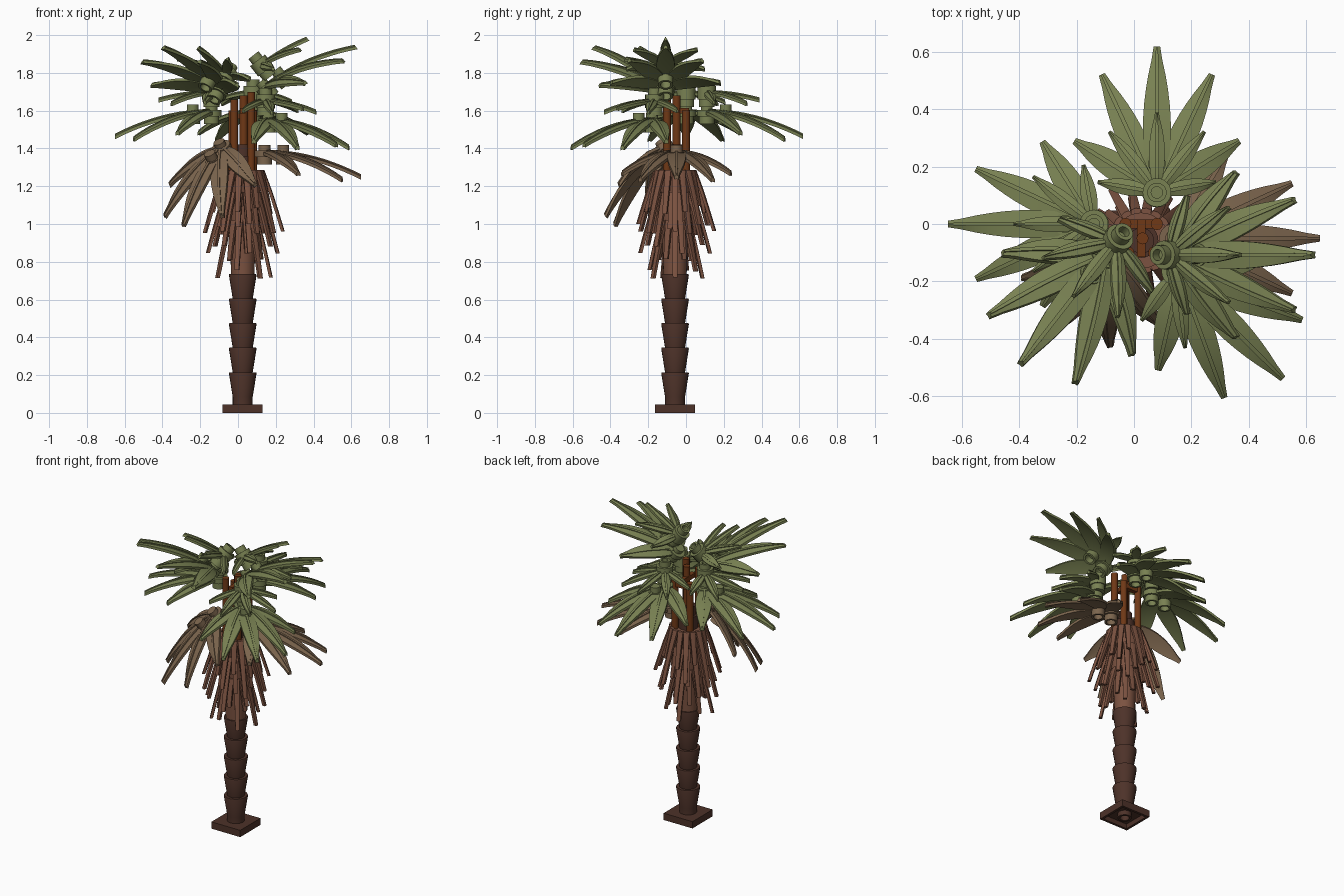
import bpy, bmesh, math, random
from mathutils import Matrix, Vector

if "Cube" in bpy.data.objects:
    bpy.data.objects.remove(bpy.data.objects["Cube"])

random.seed(4)
CX, CY = 0.025, -0.058


def mat(name, c):
    m = bpy.data.materials.new(name)
    m.diffuse_color = (*c, 1)
    m.use_nodes = True
    m.node_tree.nodes["Principled BSDF"].inputs["Base Color"].default_value = m.diffuse_color
    return m


TRUNK = mat("dark_brown", (0.075, 0.032, 0.022))
SKIRT = mat("red_brown", (0.20, 0.085, 0.052))
GREEN = mat("olive_green", (0.19, 0.22, 0.085))
DRY = mat("dry_tan", (0.20, 0.13, 0.075))
STEM = mat("orange_brown", (0.16, 0.04, 0.008))


def finish(bm, name, material, matrix=None):
    bmesh.ops.recalc_face_normals(bm, faces=bm.faces)
    me = bpy.data.meshes.new(name)
    bm.to_mesh(me)
    bm.free()
    ob = bpy.data.objects.new(name, me)
    bpy.context.collection.objects.link(ob)
    me.materials.append(material)
    if matrix:
        ob.matrix_world = matrix
    bpy.ops.object.select_all(action='DESELECT')
    ob.select_set(True)
    bpy.context.view_layer.objects.active = ob
    bpy.ops.object.shade_smooth_by_angle(angle=math.radians(35))
    return ob


def lathe(bm, pts, x=0, y=0, n=24, close=False):
    """Revolve (radius, z) points about a vertical axis."""
    rings = [[bm.verts.new((x + r * math.cos(2 * math.pi * i / n),
                            y + r * math.sin(2 * math.pi * i / n), z)) for i in range(n)]
             for r, z in pts]
    pairs = list(zip(rings, rings[1:]))
    if close:
        pairs.append((rings[-1], rings[0]))
    else:
        bm.faces.new(rings[0])
        bm.faces.new(rings[-1])
    for a, b in pairs:
        for i in range(n):
            j = (i + 1) % n
            bm.faces.new((a[i], a[j], b[j], b[i]))


def tube(bm, r, ri, z0, z1, x=0, y=0):
    lathe(bm, [(r, z0), (r, z1), (ri, z1), (ri, z0)], x, y, close=True)


def box(bm, size, matrix):
    bmesh.ops.create_cube(bm, size=1, matrix=matrix @ Matrix.Diagonal((*size, 1)))


def lobe(bm, ang, start, length, width, droop, z, thick):
    """One arched leaflet with a raised midrib, pointing out at an angle."""
    a = math.radians(ang)
    d, s = Vector((math.cos(a), math.sin(a), 0)), Vector((-math.sin(a), math.cos(a), 0))
    rings, n = [], 10
    for i in range(n + 1):
        t = i / n
        r = start + (length - start) * t
        h = width / 2 * max(0.16, math.sin(math.pi * (0.14 + 0.84 * t ** 0.95))) ** 0.8
        zc = z - droop * r * r
        rib = min(0.007, h * 0.3)
        sec = [(-h, -thick), (-h, -0.003), (-rib, 0.003), (-rib, 0.009), (rib, 0.009),
               (rib, 0.003), (h, -0.003), (h, -thick), (0, -thick + 0.004)]
        rings.append([bm.verts.new(d * r + s * u + Vector((0, 0, zc + v))) for u, v in sec])
    for p, q in zip(rings, rings[1:]):
        for k in range(9):
            m = (k + 1) % 9
            bm.faces.new((p[k], p[m], q[m], q[k]))
    bm.faces.new(rings[0])
    bm.faces.new(rings[-1])


def big_leaf(name, loc, yaw, tilt, material):
    bm = bmesh.new()
    for ang, ln in ((0, 0.51), (25, 0.455), (-25, 0.455), (58, 0.34), (-58, 0.34)):
        lobe(bm, ang, 0.02, ln, 0.098, 0.5 + abs(ang) * 0.008, 0, 0.02)
    lathe(bm, [(0.052, -0.03), (0.052, 0.004)])
    for x in (0, 0.1):
        lathe(bm, [(0.031, -0.02), (0.031, 0.032)], x)
        tube(bm, 0.04, 0.027, -0.07, -0.005, x)
    m = (Matrix.Translation(loc) @ Matrix.Rotation(math.radians(yaw), 4, 'Z')
         @ Matrix.Rotation(-math.radians(tilt), 4, 'Y'))
    finish(bm, name, material, m)
    return m


def small_leaf(name, m, shift):
    bm = bmesh.new()
    for ang, ln in ((0, 0.28), (38, 0.27), (-38, 0.27), (80, 0.21), (-80, 0.21)):
        lobe(bm, ang, 0.03, ln, 0.056, 0.5 + abs(ang) * 0.008, 0.1, 0.018)
    lathe(bm, [(0.042, 0.02), (0.042, 0.06), (0.05, 0.06), (0.05, 0.13)])
    tube(bm, 0.034, 0.02, 0.12, 0.165)
    finish(bm, name, GREEN, m @ Matrix.Translation((shift, 0, 0)))


# Square base plate, hollow beneath with a central tube
bm = bmesh.new()
C = Matrix.Translation((CX, CY, 0))
box(bm, (0.212, 0.212, 0.014), C @ Matrix.Translation((0, 0, 0.038)))
for k in range(4):
    box(bm, (0.212, 0.016, 0.045), C @ Matrix.Rotation(k * math.pi / 2, 4, 'Z')
        @ Matrix.Translation((0, 0.098, 0.0225)))
tube(bm, 0.042, 0.028, 0, 0.035, CX, CY)
finish(bm, "base_plate", TRUNK)

# Flared trunk segments
for i in range(5):
    bm = bmesh.new()
    z = 0.045 + (0 if i == 0 else 0.17 + 0.13 * (i - 1))
    top = 0.215 + 0.13 * i
    lathe(bm, [(0.053, z), (0.053, top - 0.13), (0.073, top - 0.006), (0.071, top), (0.04, top)], CX, CY)
    finish(bm, "trunk_segment_%d" % (i + 1), TRUNK)

# Skirt core and rim
bm = bmesh.new()
lathe(bm, [(0.06, 0.70), (0.07, 0.95), (0.085, 1.1), (0.1, 1.24), (0.108, 1.25), (0.108, 1.275), (0.06, 1.275)], CX, CY)
finish(bm, "skirt_core", SKIRT)

# Hanging dead-frond strips in three tiers
tiers = [(1.285, 0.104, 0.215, 0.95, 18), (1.17, 0.092, 0.19, 0.84, 16), (1.02, 0.075, 0.15, 0.71, 14)]
for t, (z0, r0, r1, z1, n) in enumerate(tiers):
    bm = bmesh.new()
    for i in range(n):
        k = 1 - (0, 0.3, 0.12, 0.4)[i % 4] + random.uniform(-0.04, 0.0)
        r_end, z_end = r0 + (r1 - r0) * k * (1, 0.7)[i % 2], z0 + (z1 - z0) * k
        prev = None
        R = C @ Matrix.Rotation(2 * math.pi * (i + 0.5 * (t % 2)) / n, 4, 'Z')
        for u in (0, 0.35, 0.7, 1):
            r = r0 + (r_end - r0) * u ** 0.9
            z = z0 + (z_end - z0) * u
            w = 0.017 - 0.005 * u
            ring = [bm.verts.new(R @ Vector((r + a, b, z)))
                    for a, b in ((-0.009, -w), (0.007, -w), (0.011, 0), (0.007, w), (-0.009, w))]
            if prev:
                for a in range(5):
                    b = (a + 1) % 5
                    bm.faces.new((prev[a], prev[b], ring[b], ring[a]))
            else:
                bm.faces.new(ring)
            prev = ring
        bm.faces.new(prev)
    finish(bm, "skirt_strips_%d" % (t + 1), SKIRT)

# Stems joining the skirt to the leaf crown
bm = bmesh.new()
for x, y, top in ((-0.03, 0, 1.6), (0.08, 0, 1.6), (0.03, -0.05, 1.68), (0.07, -0.1, 1.7), (-0.02, -0.1, 1.66)):
    lathe(bm, [(0.021, 1.26), (0.021, top)], x, y, 12)
box(bm, (0.13, 0.03, 0.03), Matrix.Translation((0.025, 0, 1.57)))
box(bm, (0.03, 0.13, 0.03), Matrix.Translation((0.025, -0.05, 1.6)))
finish(bm, "crown_stems", STEM)
bm = bmesh.new()
lathe(bm, [(0.06, 1.27), (0.06, 1.36), (0.045, 1.36), (0.045, 1.42)], CX, CY)
finish(bm, "crown_socket", TRUNK)

# Green crown: large fronds each topped by a smaller one
crown = [("back", (0.08, 0.11, 1.6), 90, 0, 0), ("left", (-0.14, 0, 1.6), 180, 0, 0),
         ("front", (0.16, -0.18, 1.555), -45, 0, -0.02),
         ("right_raised", (0.14, -0.108, 1.73), 0, 38, 0.055),
         ("left_raised", (-0.1, -0.11, 1.71), -128, 40, 0.0)]
for name, loc, yaw, tilt, shift in crown:
    m = big_leaf(name + "_large_frond", loc, yaw, tilt, GREEN)
    small_leaf(name + "_small_frond", m, shift)

# Dry lower fronds
big_leaf("dry_right_frond", (0.14, -0.05, 1.385), 0, 0, DRY)
big_leaf("dry_front_left_frond", (-0.09, -0.12, 1.41), -128, -37, DRY)
